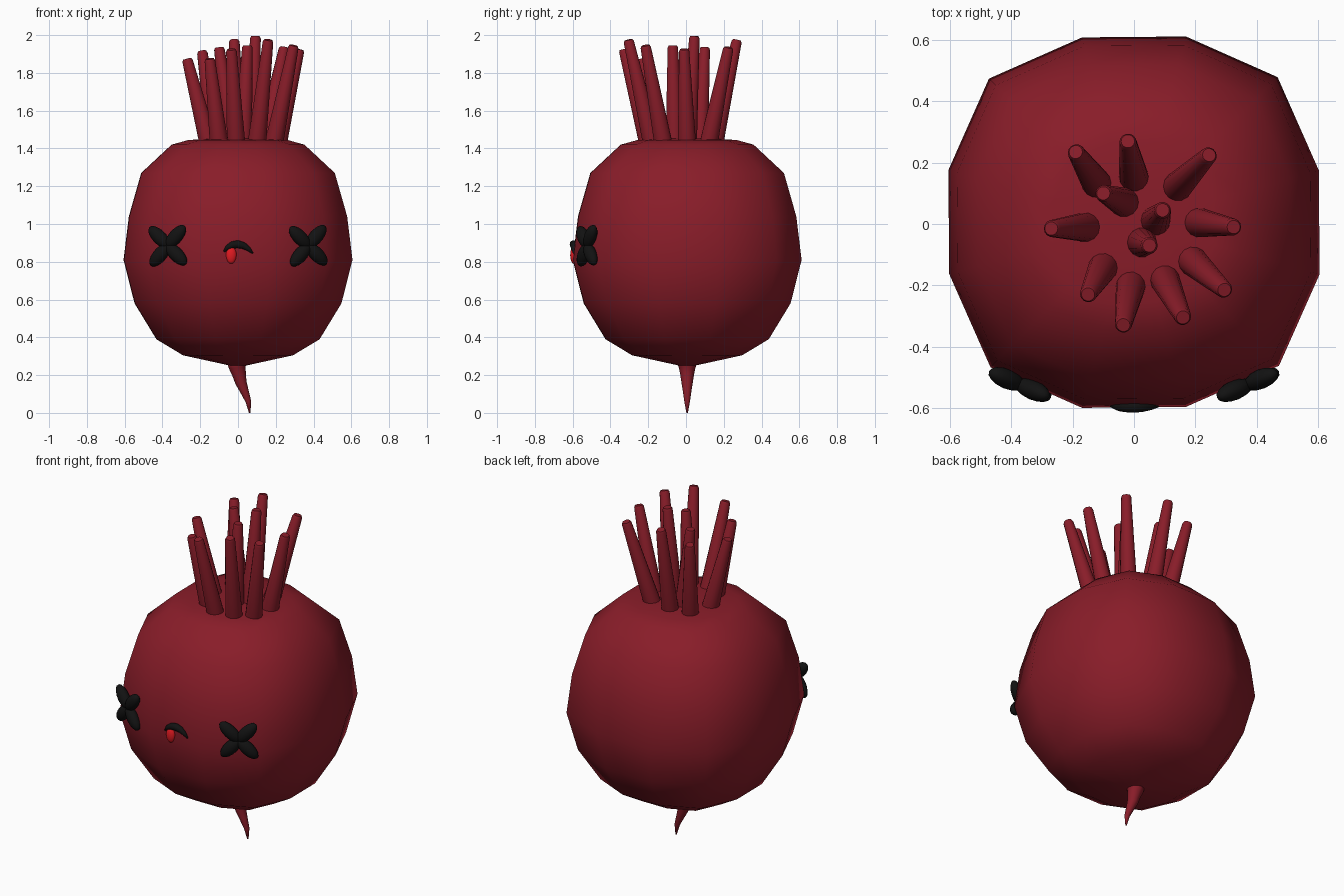
import bpy, bmesh, math
from mathutils import Vector, Matrix

if "Cube" in bpy.data.objects:
    bpy.data.objects.remove(bpy.data.objects["Cube"])


def material(name, rgb):
    m = bpy.data.materials.new(name)
    m.diffuse_color = (*rgb, 1)
    m.use_nodes = True
    m.node_tree.nodes["Principled BSDF"].inputs["Base Color"].default_value = m.diffuse_color
    return m


BEET = material("beet_red", (0.25, 0.012, 0.022))
BLACK = material("black", (0.006, 0.006, 0.006))
RED = material("tongue_red", (0.75, 0.01, 0.015))


def finish(name, bm, mat, angle=180):
    bmesh.ops.recalc_face_normals(bm, faces=bm.faces)
    me = bpy.data.meshes.new(name)
    bm.to_mesh(me)
    bm.free()
    ob = bpy.data.objects.new(name, me)
    bpy.context.collection.objects.link(ob)
    me.materials.append(mat)
    bpy.ops.object.select_all(action='DESELECT')
    ob.select_set(True)
    bpy.context.view_layer.objects.active = ob
    if angle == 180:
        bpy.ops.object.shade_smooth()
    else:
        bpy.ops.object.shade_smooth_by_angle(angle=math.radians(angle))
    return ob


def loft(bm, rings):
    """Skin a list of equally long rings and cap both ends."""
    loops = [[bm.verts.new(p) for p in r] for r in rings]
    n = len(loops[0])
    for a, b in zip(loops, loops[1:]):
        for i in range(n):
            j = (i + 1) % n
            bm.faces.new((a[i], a[j], b[j], b[i]))
    bm.faces.new(loops[0])
    bm.faces.new(loops[-1])


def tube(bm, path, radii, sides=12, flat=1.0, up=Vector((0, 1, 0))):
    """Tapered tube along a path; flat scales the section along up."""
    pts = [Vector(p) for p in path]
    rings = []
    for i, p in enumerate(pts):
        t = (pts[min(i + 1, len(pts) - 1)] - pts[max(i - 1, 0)]).normalized()
        u = t.cross(up).normalized()
        v = u.cross(t)
        rings.append([p + radii[i] * (u * math.cos(a) + v * flat * math.sin(a))
                      for a in (2 * math.pi * k / sides for k in range(sides))])
    loft(bm, rings)


def ellipsoid(bm, matrix, seg=16, rings=10):
    bmesh.ops.create_uvsphere(bm, u_segments=seg, v_segments=rings, radius=1, matrix=matrix)


# body: rounded-square twelve-sided rings (half width, height)
profile = [(0.04, 0.25), (0.29, 0.305), (0.43, 0.39), (0.545, 0.58), (0.603, 0.81),
           (0.575, 1.04), (0.51, 1.27), (0.35, 1.42), (0.26, 1.445), (0.1, 1.452)]
quarter = [(1.0, 0.281), (0.777, 0.785), (0.281, 1.005)]
outline = []
for q in range(4):
    for x, y in quarter:
        c, s = round(math.cos(q * math.pi / 2)), round(math.sin(q * math.pi / 2))
        outline.append((x * c - y * s, x * s + y * c))
bm = bmesh.new()
loft(bm, [[(x * w, y * w + 0.006, z) for x, y in outline] for w, z in profile])
finish("body", bm, BEET)

# root: curling taper under the body
bm = bmesh.new()
tube(bm, [(-0.004, 0.006, 0.28), (-0.004, 0.006, 0.24), (0.007, 0.006, 0.2), (0.016, 0.006, 0.16),
          (0.036, 0.006, 0.11), (0.055, 0.006, 0.06), (0.062, 0.006, 0.0)],
     [0.06, 0.044, 0.036, 0.03, 0.022, 0.015, 0.004])
finish("root", bm, BEET)

# stalks: base x, base y, tip x, tip y, tip z
stalks = [(-0.12, 0.13, -0.19, 0.235, 1.92), (0.00, 0.15, -0.02, 0.27, 1.98),
          (0.14, 0.12, 0.245, 0.225, 1.94), (0.21, 0.005, 0.325, -0.01, 1.93),
          (0.19, -0.12, 0.295, -0.215, 1.95), (0.10, -0.18, 0.16, -0.305, 1.98),
          (-0.01, -0.20, -0.035, -0.33, 1.93), (-0.10, -0.14, -0.15, -0.23, 1.88),
          (-0.155, -0.01, -0.27, -0.015, 1.88), (-0.03, 0.07, -0.10, 0.10, 1.94),
          (0.07, 0.01, 0.093, 0.045, 2.0), (0.025, -0.06, 0.05, -0.07, 1.95)]
for i, (bx, by, tx, ty, tz) in enumerate(stalks):
    a, b = Vector((bx, by, 1.425)), Vector((tx, ty, tz - 0.005))
    d = (b - a).normalized()
    bm = bmesh.new()
    tube(bm, [a, b - d * 0.012, b], [0.049, 0.028, 0.022], 14)
    finish(f"stalk_{i + 1}", bm, BEET, 50)

# eyes: crosses of four petals lying on the slanted front panels
for side, label in ((-1, "left"), (1, "right")):
    bm = bmesh.new()
    place = Matrix.Translation((side * 0.372, -0.524, 0.885)) @ Matrix.Rotation(side * math.radians(23), 4, 'Z')
    for k in range(4):
        ellipsoid(bm, place @ Matrix.Rotation(math.radians(43 + 90 * k), 4, 'Y')
                  @ Matrix.Translation((0.066, 0, 0)) @ Matrix.Diagonal((0.078, 0.032, 0.037, 1)))
    finish(f"eye_{label}", bm, BLACK)

# mouth: arched crescent
bm = bmesh.new()
arc = [(-0.075, 0.853), (-0.055, 0.875), (-0.03, 0.889), (0.0, 0.893),
       (0.03, 0.885), (0.057, 0.867), (0.078, 0.845)]
tube(bm, [(x, -0.595, z) for x, z in arc], [0.004, 0.014, 0.019, 0.021, 0.018, 0.012, 0.004])
finish("mouth", bm, BLACK)

# tongue
bm = bmesh.new()
ellipsoid(bm, Matrix.Translation((-0.036, -0.595, 0.835)) @ Matrix.Diagonal((0.028, 0.018, 0.045, 1)))
finish("tongue", bm, RED)
